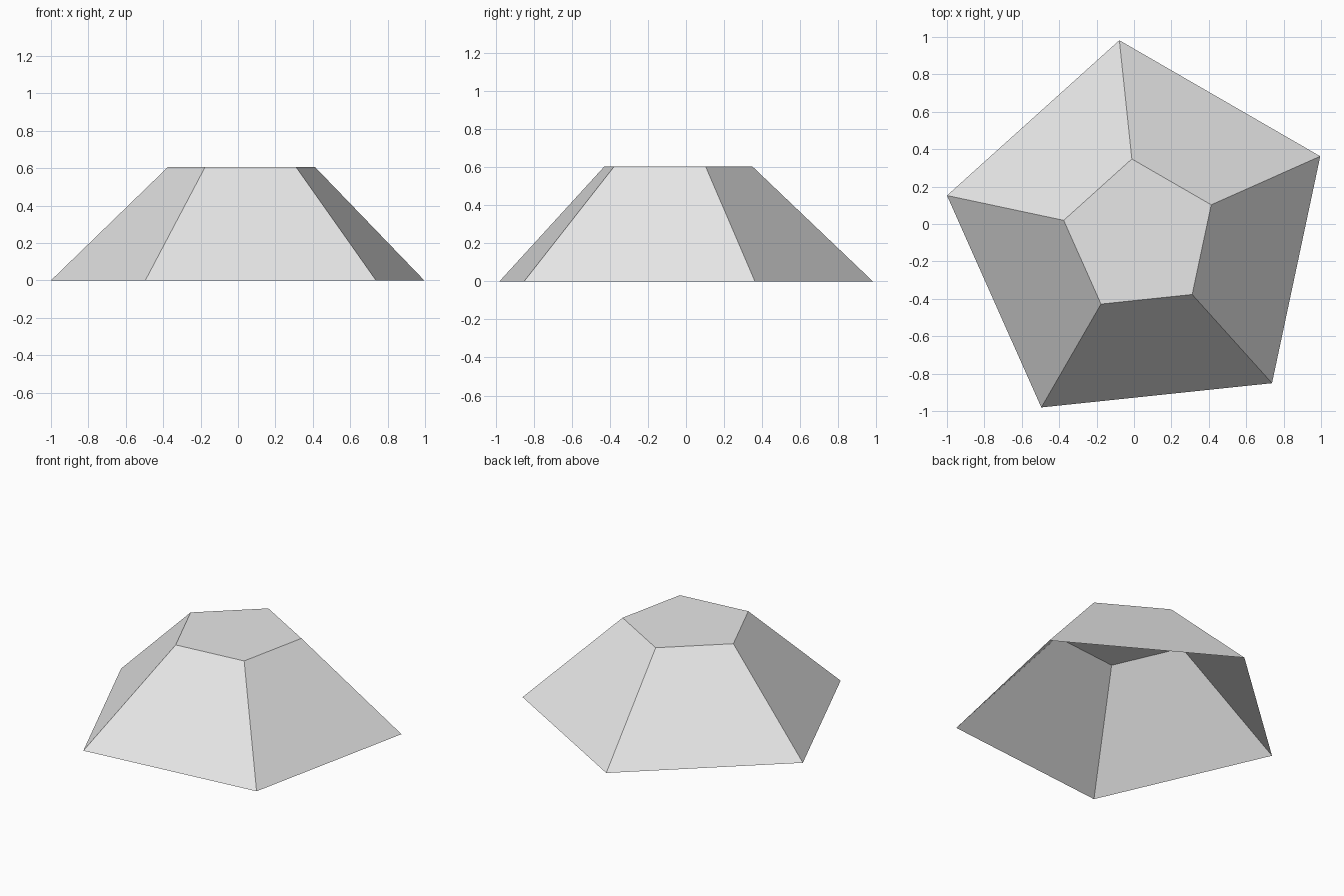
import bpy
import bmesh
from math import radians
from mathutils import Matrix

cube = bpy.data.objects.get("Cube")
if cube:
    bpy.data.objects.remove(cube, do_unlink=True)

HEIGHT = 0.605
BASE_RADIUS = 1.055
TOP_RADIUS = 0.417

# Plain grey material
grey = bpy.data.materials.new("light_grey")
grey.use_nodes = True
colour = (0.8, 0.8, 0.8, 1.0)
grey.diffuse_color = colour
grey.node_tree.nodes["Principled BSDF"].inputs["Base Color"].default_value = colour

# Five-sided tapered shell: walls and flat top, open underneath
bm = bmesh.new()
bmesh.ops.create_cone(bm, cap_ends=True, segments=5, radius1=BASE_RADIUS,
                      radius2=TOP_RADIUS, depth=HEIGHT)

# Turn one corner to the back, then set the shell on the ground
corner = max(bm.verts, key=lambda v: v.co.y - v.co.z).co
turn = radians(96) - corner.to_2d().angle_signed(Matrix.Identity(2)[0])
bmesh.ops.rotate(bm, verts=bm.verts, cent=(0, 0, 0),
                 matrix=Matrix.Rotation(turn, 3, "Z"))
bmesh.ops.translate(bm, verts=bm.verts, vec=(0.032, -0.067, HEIGHT / 2))

# Remove the floor
bm.normal_update()
floor = [f for f in bm.faces if f.normal.z < -0.9]
bmesh.ops.delete(bm, geom=floor, context="FACES_ONLY")

mesh = bpy.data.meshes.new("tapered_shell")
bm.to_mesh(mesh)
bm.free()
mesh.materials.append(grey)
shell = bpy.data.objects.new("tapered_shell", mesh)
bpy.context.collection.objects.link(shell)
